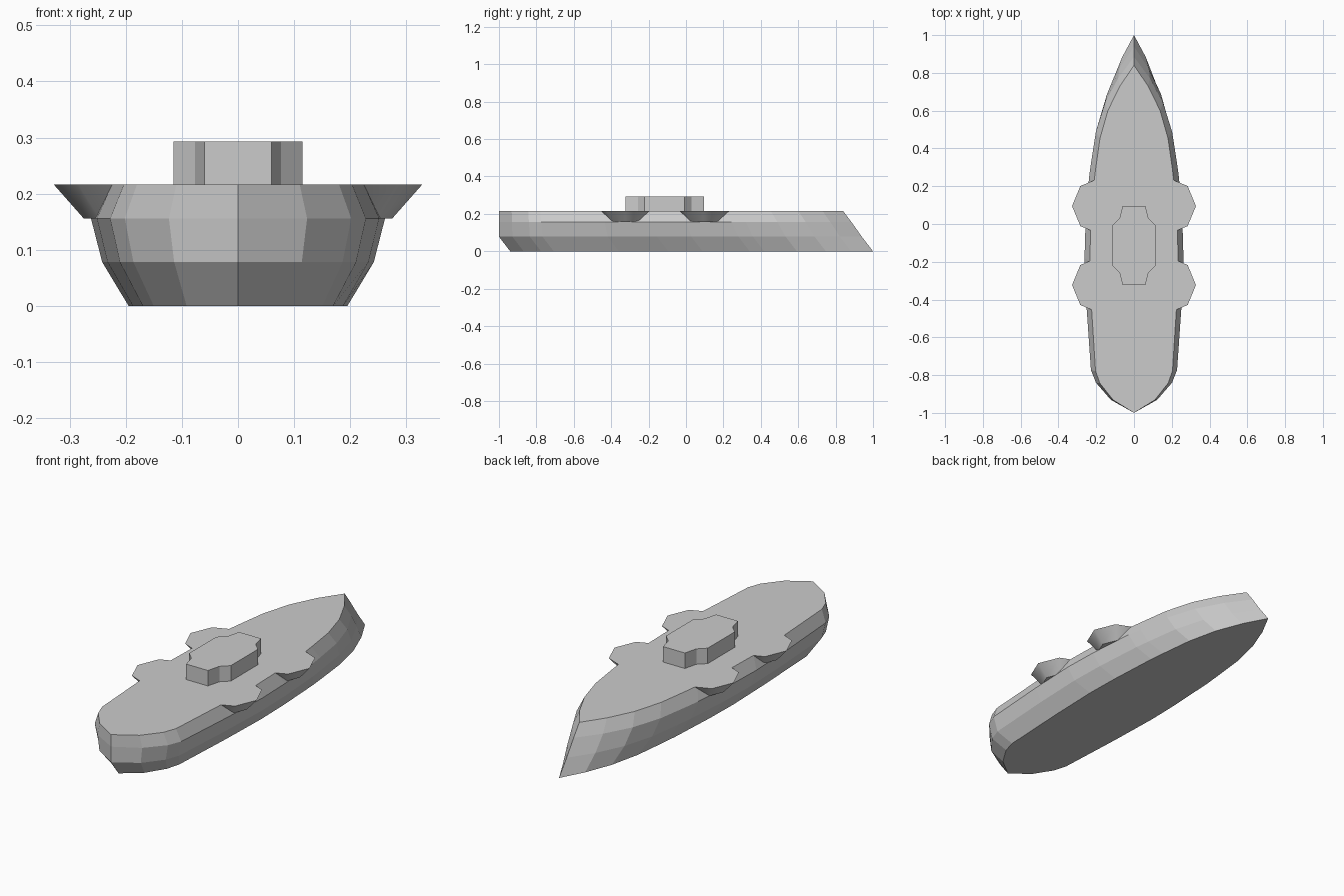
import bpy
import bmesh
from math import cos, sin, radians

cube = bpy.data.objects.get("Cube")
if cube:
    bpy.data.objects.remove(cube, do_unlink=True)

# Single flat paint colour
grey = bpy.data.materials.new("hull_grey")
grey.use_nodes = True
grey.diffuse_color = (0.6, 0.6, 0.6, 1)
grey.node_tree.nodes["Principled BSDF"].inputs["Base Color"].default_value = grey.diffuse_color


def loft(name, rings, smooth=False):
    """Skin equal-length closed rings and cap both ends."""
    bm = bmesh.new()
    loops = [[bm.verts.new(point) for point in ring] for ring in rings]
    count = len(loops[0])
    for low, high in zip(loops, loops[1:]):
        for i in range(count):
            j = (i + 1) % count
            bm.faces.new((low[i], low[j], high[j], high[i]))
    bm.faces.new(loops[0])
    bm.faces.new(loops[-1])
    bmesh.ops.recalc_face_normals(bm, faces=bm.faces)
    mesh = bpy.data.meshes.new(name)
    bm.to_mesh(mesh)
    bm.free()
    mesh.materials.append(grey)
    obj = bpy.data.objects.new(name, mesh)
    bpy.context.collection.objects.link(obj)
    if smooth:
        bpy.ops.object.select_all(action="DESELECT")
        obj.select_set(True)
        bpy.context.view_layer.objects.active = obj
        bpy.ops.object.shade_smooth_by_angle(angle=radians(46))
    return obj


# Hull: one half plan (fraction of length, fraction of beam), scaled per level
PLAN = [(0.037, 0.47), (0.085, 0.77), (0.12, 0.87), (0.3, 0.96), (0.435, 1),
        (0.53, 0.98), (0.66, 0.91), (0.7, 0.87), (0.79, 0.77), (0.87, 0.59),
        (0.94, 0.32)]


def hull_ring(z, half_beam, stern, bow):
    def at(u, w):
        return (w * half_beam, stern + u * (bow - stern), z)
    right = [at(u, -w) for u, w in reversed(PLAN)]
    left = [at(u, w) for u, w in PLAN]
    return [at(0, 0)] + left + [at(1, 0)] + right


DECK = 0.216
LEDGE = 0.156
loft("hull", [
    hull_ring(0, 0.195, -0.94, 1),
    hull_ring(0.078, 0.242, -1, 0.94),
    hull_ring(LEDGE, 0.262, -1, 0.885),
    hull_ring(DECK, 0.234, -1, 0.84),
])


# Flared eight-sided gun platforms, two on each side
def octagon(cx, cy, z, radius):
    return [(cx + radius * cos(radians(45 * k)),
             cy + radius * sin(radians(45 * k)), z) for k in range(8)]


for side, sign in (("left", 1), ("right", -1)):
    for place, y in (("front", -0.323), ("rear", 0.095)):
        x = sign * 0.178
        loft(f"{place}_{side}_platform",
             [octagon(x, y, LEDGE, 0.097), octagon(x, y, DECK, 0.15)],
             smooth=True)

# Raised deckhouse with notched corners
CENTRE = -0.114
corner = [(0.115, 0.107), (0.077, 0.143), (0.06, 0.209)]
outline = corner + [(-x, y) for x, y in reversed(corner)]
outline += [(-x, -y) for x, y in outline]
loft("deckhouse", [[(x, CENTRE + y, z) for x, y in outline]
                   for z in (DECK - 0.01, 0.293)])
